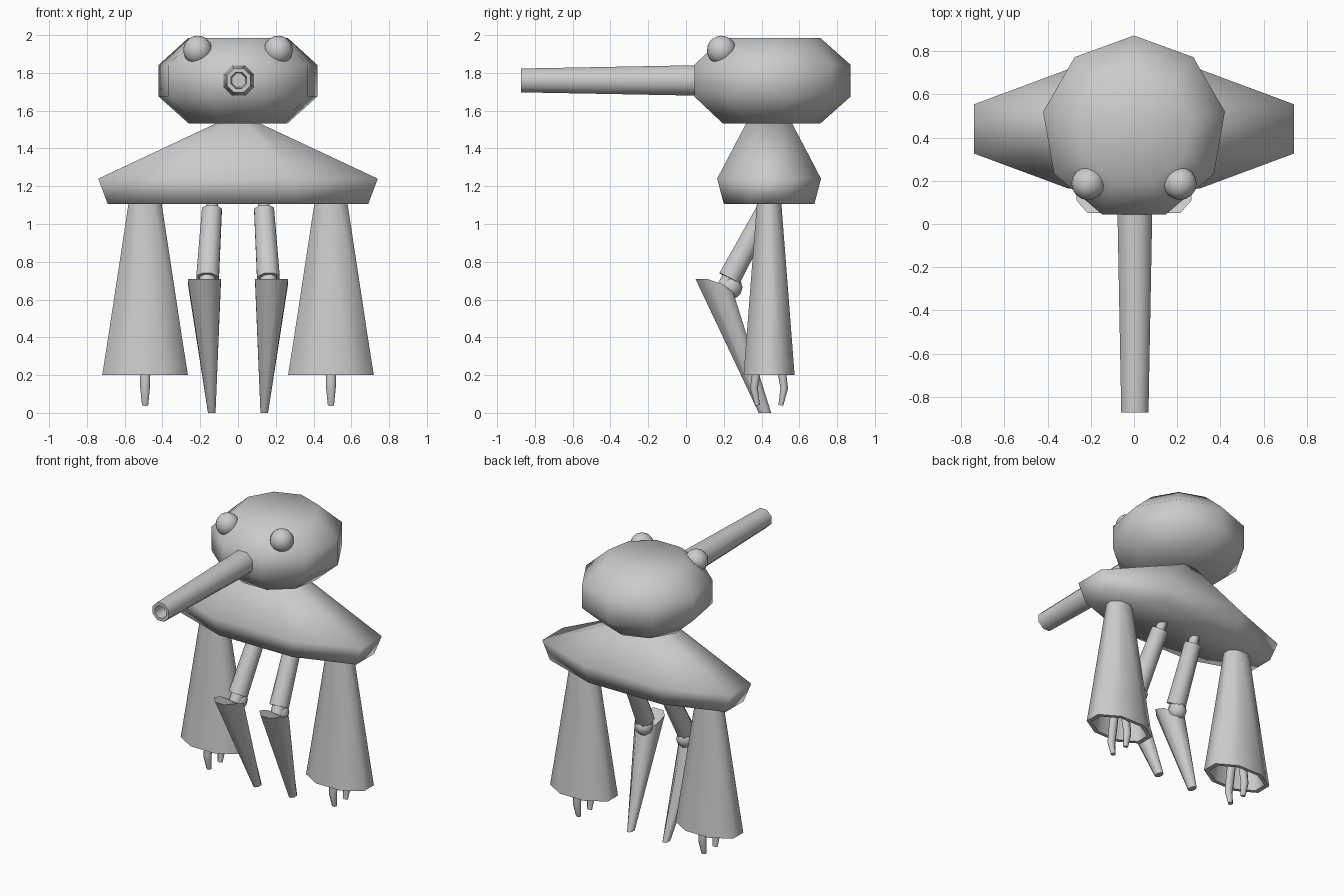
import bpy, bmesh, math
from mathutils import Vector

if "Cube" in bpy.data.objects:
    bpy.data.objects.remove(bpy.data.objects["Cube"])

grey = bpy.data.materials.new("plain grey")
grey.diffuse_color = (0.6, 0.6, 0.6, 1)
grey.use_nodes = True
grey.node_tree.nodes["Principled BSDF"].inputs["Base Color"].default_value = grey.diffuse_color


def finish(name, bm, angle=None):
    """Turn a bmesh into a smooth shaded object."""
    bmesh.ops.recalc_face_normals(bm, faces=bm.faces)
    me = bpy.data.meshes.new(name)
    bm.to_mesh(me)
    bm.free()
    me.materials.append(grey)
    for p in me.polygons:
        p.use_smooth = True
    ob = bpy.data.objects.new(name, me)
    bpy.context.collection.objects.link(ob)
    if angle:
        bpy.ops.object.select_all(action='DESELECT')
        ob.select_set(True)
        bpy.context.view_layer.objects.active = ob
        bpy.ops.object.shade_smooth_by_angle(angle=math.radians(angle))
    return ob


def loft(name, rings, angle=None):
    """Skin a list of point rings and cap both ends."""
    bm = bmesh.new()
    loops = [[bm.verts.new(p) for p in r] for r in rings]
    n = len(loops[0])
    for a, b in zip(loops, loops[1:]):
        for i in range(n):
            j = (i + 1) % n
            bm.faces.new((a[i], a[j], b[j], b[i]))
    bm.faces.new(loops[0])
    bm.faces.new(loops[-1])
    return finish(name, bm, angle)


def ring(c, u, v, n=8, start=math.pi / 8):
    """Polygon around c with half-axis vectors u and v."""
    c, u, v = Vector(c), Vector(u), Vector(v)
    return [c + u * math.cos(start + i * math.tau / n) + v * math.sin(start + i * math.tau / n)
            for i in range(n)]


K = 1 / math.cos(math.pi / 8)   # flat-to-flat half width -> corner radius


def flat_oct(x, y, z, hx, hy):
    return ring((x, y, z), (hx * K, 0, 0), (0, hy * K, 0))


def tube(name, path, radii, n=8, angle=None, wide=1.0):
    """Round limb along a path lying roughly in the y-z plane."""
    pts = [Vector(p) for p in path]
    rings = []
    for i, p in enumerate(pts):
        d = (pts[min(i + 1, len(pts) - 1)] - pts[max(i - 1, 0)]).normalized()
        u = (Vector((1, 0, 0)) - d * d.x).normalized()
        rings.append(ring(p, u * radii[i] * wide, d.cross(u) * radii[i], n))
    return loft(name, rings, angle)


def ball(name, c, r, seg=16, rows=10):
    bm = bmesh.new()
    bmesh.ops.create_uvsphere(bm, u_segments=seg, v_segments=rows, radius=r)
    bmesh.ops.translate(bm, verts=bm.verts, vec=c)
    return finish(name, bm)


# head: nine-sided barrel
loft("head", [ring((0, 0.445, z), (r, 0, 0), (0, r, 0), 9, math.pi / 2)
              for z, r in ((1.533, 0.267), (1.675, 0.427), (1.842, 0.427), (1.985, 0.267))])

# snout: tapered octagonal pipe with an open tip
loft("snout", [ring((0.004, y, 1.76), (r * K, 0, 0), (0, 0, r * K))
               for y, r in ((0.15, 0.082), (0.03, 0.08), (-0.873, 0.063),
                            (-0.873, 0.042), (-0.72, 0.036))], 60)

# torso: wide flattened octagonal body
loft("torso", [flat_oct(0, 0.44, z, hx, hy)
               for z, hx, hy in ((1.107, 0.69, 0.24), (1.24, 0.74, 0.275), (1.54, 0.1, 0.118))])

for side, s in (("left", -1), ("right", 1)):
    ball(side + "_eye", (s * 0.213, 0.188, 1.92), 0.077)

    # arm: flared sleeve, hollow at the bottom
    loft(side + "_sleeve", [flat_oct(s * 0.492, 0.44, z, hx, hy)
                            for z, hx, hy in ((1.12, 0.086, 0.064), (0.37, 0.2, 0.122),
                                              (0.2, 0.227, 0.135), (0.2, 0.195, 0.112),
                                              (0.36, 0.165, 0.095))], 75)
    # pair of curved fingers facing each other
    for end, t in (("front", -1), ("back", 1)):
        tube(f"{side}_{end}_finger",
             [(s * 0.492, 0.44 + t * o, z) for o, z in
              ((0.04, 0.38), (0.068, 0.21), (0.08, 0.13), (0.062, 0.04))],
             [0.024, 0.024, 0.022, 0.014], 8, 60, 1.25)

    # upper leg with hip peg and knee joint
    hip, knee = Vector((s * 0.138, 0.425, 1.075)), Vector((s * 0.161, 0.23, 0.712))
    tube(side + "_upper_leg", [knee, hip], [0.065, 0.057], 8, 60)
    axis = (hip - knee).normalized()
    tube(side + "_hip_peg", [hip - axis * 0.02, hip + axis * 0.08], [0.036, 0.03], 8, 60)
    tube(side + "_knee_link", [knee + axis * 0.03, knee - axis * 0.07], [0.045, 0.045], 8, 60)
    ball(side + "_knee_joint", (s * 0.163, 0.237, 0.665), 0.062, 8, 6)

    # lower leg: tapered spike whose top slopes down at the back
    top = flat_oct(s * 0.178, 0.15, 0, 0.0875, 0.1)
    for p in top:
        p.z = min(0.71, 0.71 - (p.y - 0.155) * 0.75)
    loft(side + "_lower_leg", [flat_oct(s * 0.139, 0.418, 0.0, 0.02, 0.033), top], 50)
